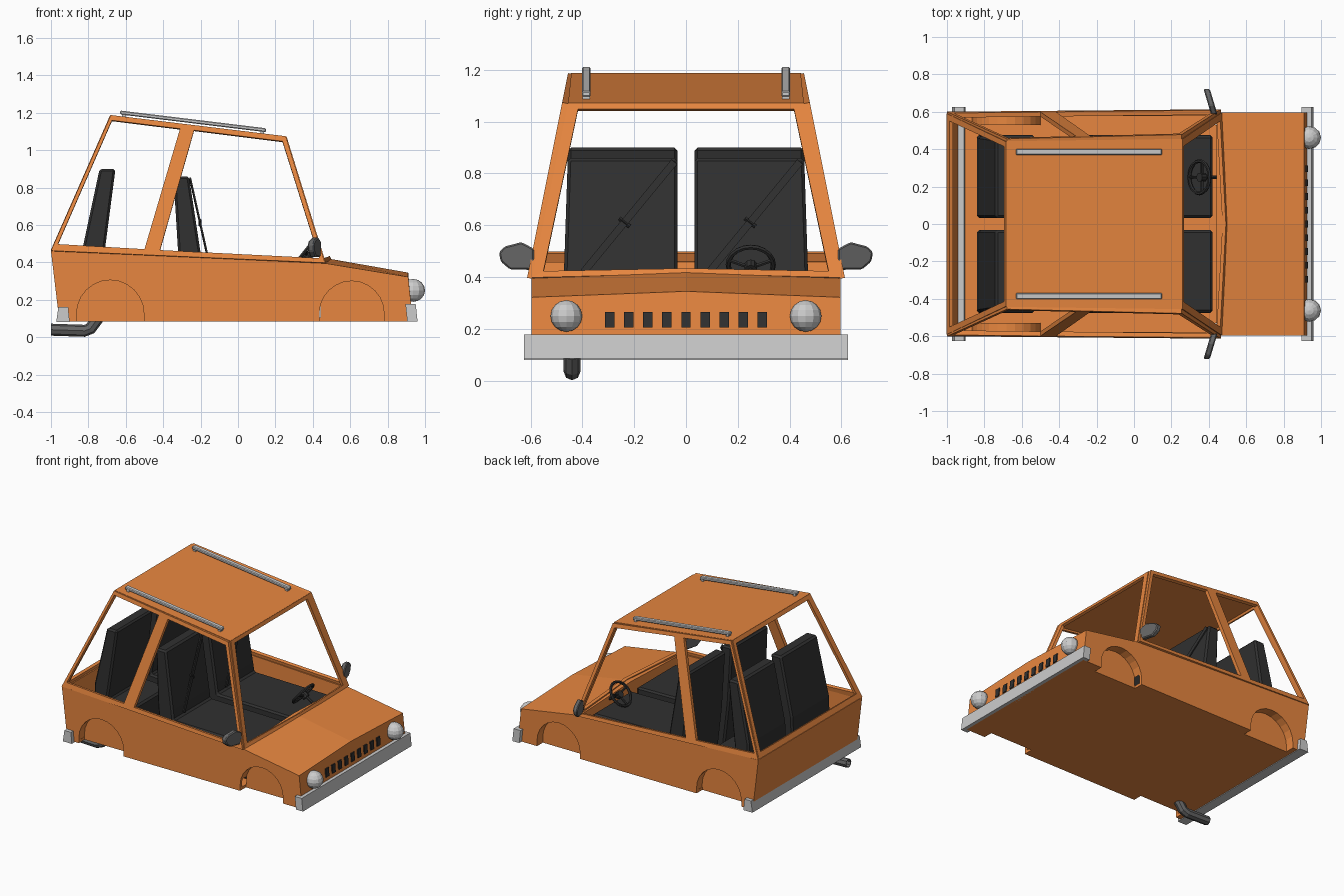
import bpy, bmesh, math
from mathutils import Vector

if "Cube" in bpy.data.objects:
    bpy.data.objects.remove(bpy.data.objects["Cube"])


def material(name, color):
    m = bpy.data.materials.new(name)
    m.diffuse_color = (*color, 1)
    m.use_nodes = True
    m.node_tree.nodes["Principled BSDF"].inputs["Base Color"].default_value = m.diffuse_color
    return m


ORANGE = material("orange_paint", (0.80, 0.24, 0.05))
BLACK = material("black_trim", (0.03, 0.03, 0.03))
DARK = material("dark_metal", (0.13, 0.13, 0.13))


def mesh_object(name, verts, faces, mat=None, solid=0):
    bm = bmesh.new()
    vs = [bm.verts.new(v) for v in verts]
    for f in faces:
        bm.faces.new([vs[i] for i in f])
    bmesh.ops.recalc_face_normals(bm, faces=bm.faces)
    me = bpy.data.meshes.new(name)
    bm.to_mesh(me)
    bm.free()
    ob = bpy.data.objects.new(name, me)
    bpy.context.collection.objects.link(ob)
    if mat:
        me.materials.append(mat)
    if solid:
        s = ob.modifiers.new("thickness", 'SOLIDIFY')
        s.thickness, s.offset = solid, 0
    return ob


def loft(name, rings, mat=None, caps=True, closed=False):
    """Skin a list of equal-sized vertex rings."""
    n, k = len(rings[0]), len(rings)
    faces = [(a * n + i, a * n + (i + 1) % n, (a + 1) % k * n + (i + 1) % n, (a + 1) % k * n + i)
             for a in range(k if closed else k - 1) for i in range(n)]
    if caps and not closed:
        faces += [tuple(range(n)), tuple(range((k - 1) * n, k * n))]
    return mesh_object(name, [v for r in rings for v in r], faces, mat)


def prism(name, profile, y0, y1, mat=None):
    return loft(name, [[(x, y, z) for x, z in profile] for y in (y0, y1)], mat)


def tube(name, path, r, sides=8, mat=None, caps=True):
    pts = [Vector(p) for p in path]
    rings = []
    for i, p in enumerate(pts):
        d = (pts[min(i + 1, len(pts) - 1)] - pts[max(i - 1, 0)]).normalized()
        u = d.cross(Vector((0, 1, 0)) if abs(d.y) < 0.9 else Vector((0, 0, 1))).normalized()
        v = d.cross(u)
        rings.append([p + r * (math.cos(t) * u + math.sin(t) * v)
                      for t in [math.tau * j / sides for j in range(sides)]])
    return loft(name, rings, mat, caps)


def bevel(ob, w):
    b = ob.modifiers.new("bevel", 'BEVEL')
    b.width, b.segments = w, 1


def cut(ob, cutter):
    m = ob.modifiers.new("cut", 'BOOLEAN')
    m.object, m.operation, m.solver = cutter, 'DIFFERENCE', 'EXACT'
    bpy.context.view_layer.objects.active = ob
    bpy.ops.object.modifier_apply(modifier=m.name)
    bpy.data.objects.remove(cutter)


# Body tub with a creased bonnet
W = 0.597
side = [(-1, .46), (-.955, .085), (.935, .085), (.91, .322), (.465, .395)]
mid = [(-1, .46), (-.955, .085), (.935, .085), (.91, .345), (.495, .418)]
body = loft("body", [[(x, y, z) for x, z in p] for p, y in ((side, -W), (mid, 0), (side, W))], ORANGE)
cut(body, prism("cavity", [(-.99, .62), (-.935, .105), (.44, .105), (.44, .62)], -.577, .577))


# Wheel arches and the inner liners at the rear
def arch(xc, r, zc, low):
    a = [(xc - r * math.cos(math.pi * i / 12), zc + r * math.sin(math.pi * i / 12)) for i in range(13)]
    return [(xc - r, low)] + a + [(xc + r, low)]


for s in (-1, 1):
    for xc, r, zc in ((-.683, .18, .125), (.608, .173, .127)):
        cut(body, prism("arch_cutter", arch(xc, r, zc, .02), s * .53, s * .7))
    p = arch(-.683, .182, .125, .086)
    n = len(p)
    mesh_object("wheel_arch_liner", [(x, s * y, z) for y in (.53, .59) for x, z in p],
                [(i, i + 1, n + i + 1, n + i) for i in range(n - 1)] + [tuple(range(n))], ORANGE)

# Side window frames, leaning inwards
frame = [(-1, .46), (-.68, 1.185), (.255, 1.072), (.465, .395),
         (-.963, .495), (-.674, 1.157), (-.31, 1.112), (-.5, .468),
         (-.417, .463), (-.235, 1.104), (.238, 1.045), (.435, .42)]
for s in (-1, 1):
    mesh_object("side_frame", [(x, s * (.588 - (z - .46) * .2), z) for x, z in frame],
                [(0, 1, 5, 4), (1, 2, 10, 9, 6, 5), (6, 9, 8, 7), (2, 3, 11, 10), (0, 4, 7, 8, 11, 3)],
                ORANGE, .025)


# Windscreen and rear window frames
def end_frame(name, out_low, out_top, in_low, in_top, mid_out, mid_in):
    v = []
    for x, y, z in (out_low, out_top, in_top, in_low):
        v += [(x, -y, z), (x, y, z)]
    v += [mid_out, mid_in]
    mesh_object(name, v, [(0, 2, 4, 6), (1, 3, 5, 7), (2, 3, 5, 4), (0, 6, 9, 8), (8, 9, 7, 1)], ORANGE, .02)


end_frame("windscreen_frame", (.46, .595, .395), (.25, .455, 1.07), (.452, .55, .42), (.258, .417, 1.045),
          (.49, 0, .41), (.482, 0, .43))
end_frame("rear_window_frame", (-.992, .59, .46), (-.675, .44, 1.182), (-.977, .55, .495), (-.687, .415, 1.155),
          (-.992, 0, .46), (-.977, 0, .495))

# Roof slab
loft("roof", [[(x, -w, z), (x, w, z), (x, w, z - .02), (x, -w, z - .02)]
              for x, w, z in ((-.683, .443, 1.187), (.257, .455, 1.073))], ORANGE)

# Roof rails with end feet
roof_z = lambda x: 1.187 - (x + .683) * .1213
for s in (-1, 1):
    y0, y1 = s * .385 - .017, s * .385 + .017
    rail = prism("roof_rail", [(-.63, roof_z(-.63) + .01), (.15, roof_z(.15) + .01),
                               (.15, roof_z(.15) + .031), (-.63, roof_z(-.63) + .031)], y0, y1)
    bevel(rail, .005)
    for x in (-.62, .12):
        prism("rail_foot", [(x, roof_z(x) - .005), (x + .02, roof_z(x) - .005),
                            (x + .02, roof_z(x) + .015), (x, roof_z(x) + .015)], y0 + .003, y1 - .003)

# Seats
front_seat = [(-.28, .11), (.42, .11), (.42, .37), (-.19, .38), (-.2, .45), (-.262, .86), (-.345, .86), (-.32, .45)]
rear_seat = [(-.84, .11), (-.53, .11), (-.53, .37), (-.725, .38), (-.71, .48), (-.655, .9), (-.74, .9), (-.83, .48)]
for s in (-1, 1):
    for name, prof in (("front_seat", front_seat), ("rear_seat", rear_seat)):
        outer = [(x, s * (.475 - .02 * max(0, z - .3) / .6), z) for x, z in prof]
        bevel(loft(name, [[(x, s * .033, z) for x, z in prof], outer], BLACK), .012)

# Seat belts with buckles
for y in (-.045, .44):
    a, b = Vector((-.255, y, .845)), Vector((-.16, y - .35, .42))
    w, t = Vector((0, .011, -.009)), Vector((.004, 0, 0))
    loft("seat_belt", [[p - w - t, p + w - t, p + w + t, p - w + t] for p in (a, b)], BLACK)
    c = a.lerp(b, .55)
    tube("belt_buckle", [c + Vector((0, -.02, .016)), c + Vector((0, .02, -.016))], .008, 4, BLACK)

# Steering wheel, spokes and column
c = Vector((.35, .25, .448))
u, v = Vector((0, 1, 0)), Vector((.62, 0, .78))
nrm = u.cross(v)
rings = []
for i in range(20):
    t = math.tau * i / 20
    d = math.cos(t) * u + math.sin(t) * v
    rings.append([c + d * (.087 + .01 * math.cos(q)) + nrm * .01 * math.sin(q)
                  for q in [math.tau * j / 6 for j in range(6)]])
loft("steering_wheel", rings, BLACK, closed=True)
hub = c + Vector((.015, 0, -.012))
for t in (math.radians(a) for a in (15, 165, 270)):
    tube("wheel_spoke", [hub, c + .086 * (math.cos(t) * u + math.sin(t) * v)], .008, 6, BLACK)
tube("wheel_hub", [hub - Vector((.016, 0, -.012)), hub + Vector((.012, 0, -.01))], .025, 10, BLACK)
tube("steering_column", [hub, (.455, .25, .38)], .01, 6, BLACK)

# Wing mirrors
outline = [(.585, .455), (.60, .428), (.68, .43), (.715, .46), (.722, .495), (.70, .518), (.635, .535), (.588, .51)]
for s in (-1, 1):
    m = loft("wing_mirror", [[(.428 - (y - .59) * .3 + o, s * y, z) for y, z in outline] for o in (-.017, .017)], DARK)
    bevel(m, .006)
    tube("mirror_stalk", [(.43, s * .57, .44), (.425, s * .61, .47)], .012, 6, DARK)

# Bumpers
prism("front_bumper", [(.905, .085), (.96, .085), (.95, .178), (.895, .178)], -.625, .625)
prism("rear_bumper", [(-.972, .08), (-.9, .08), (-.908, .162), (-.96, .162)], -.625, .625)

# Headlights
for s in (-1, 1):
    bpy.ops.mesh.primitive_uv_sphere_add(segments=12, ring_count=8, radius=.061, location=(.936, s * .462, .25))
    lamp = bpy.context.object
    lamp.name = "headlight"
    lamp.scale.x = 1.05

# Grille slots
for i in range(9):
    y = (i - 4) * .0737
    prism("grille_slot", [(.905, .205), (.93, .205), (.925, .265), (.90, .265)], y - .018, y + .018, BLACK)

# Exhaust pipe, open at the tail
pipe = tube("exhaust_pipe", [(-1, -.44, .04), (-.82, -.44, .034), (-.79, -.44, .045), (-.75, -.44, .1)],
            .032, 8, DARK, caps=False)
sol = pipe.modifiers.new("wall", 'SOLIDIFY')
sol.thickness, sol.offset = .006, -1
